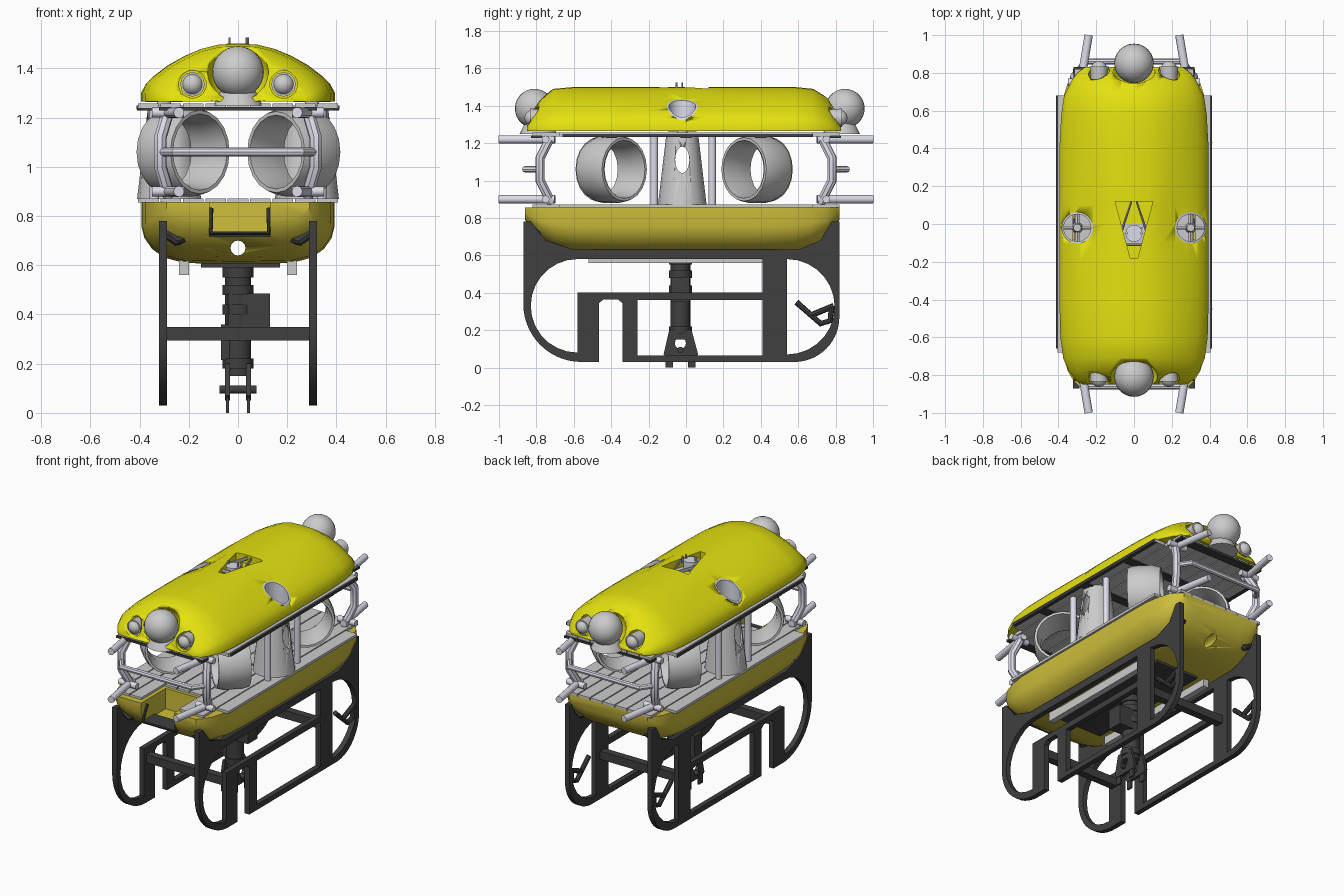
import bpy, bmesh, math
from mathutils import Vector

if "Cube" in bpy.data.objects:
    bpy.data.objects.remove(bpy.data.objects["Cube"])


def material(name, rgb):
    m = bpy.data.materials.new(name)
    m.diffuse_color = (*rgb, 1)
    m.use_nodes = True
    m.node_tree.nodes["Principled BSDF"].inputs["Base Color"].default_value = m.diffuse_color
    return m


YELLOW = material("yellow", (0.78, 0.76, 0.005))
OCHRE = material("ochre_yellow", (0.62, 0.52, 0.045))
DARK = material("dark_grey", (0.05, 0.05, 0.05))
PALE = material("pale_grey", (0.72, 0.72, 0.82))


def finish(o, name, mat=None, smooth=True):
    o.name = name
    if mat:
        o.data.materials.clear()
        o.data.materials.append(mat)
    bpy.ops.object.select_all(action='DESELECT')
    o.select_set(True)
    bpy.context.view_layer.objects.active = o
    if smooth:
        bpy.ops.object.shade_smooth_by_angle(angle=math.radians(35))
    return o


def from_bmesh(bm, name, mat=None, smooth=True):
    bmesh.ops.recalc_face_normals(bm, faces=bm.faces)
    me = bpy.data.meshes.new(name)
    bm.to_mesh(me)
    bm.free()
    o = bpy.data.objects.new(name, me)
    bpy.context.collection.objects.link(o)
    return finish(o, name, mat, smooth)


def box(name, lo, hi, mat=None):
    bm = bmesh.new()
    bmesh.ops.create_cube(bm, size=1)
    for v in bm.verts:
        v.co = Vector([(a + b) / 2 + c * (b - a) for a, b, c in zip(lo, hi, v.co)])
    return from_bmesh(bm, name, mat, False)


def rod(name, a, b, r1, r2=None, mat=None, n=20):
    a, b = Vector(a), Vector(b)
    bpy.ops.mesh.primitive_cone_add(vertices=n, radius1=r1, radius2=r1 if r2 is None else r2,
                                    depth=(b - a).length, location=(a + b) / 2,
                                    rotation=(b - a).to_track_quat('Z', 'Y').to_euler())
    return finish(bpy.context.object, name, mat)


def ball(name, c, r, mat=None):
    bpy.ops.mesh.primitive_uv_sphere_add(segments=24, ring_count=14, radius=r, location=c)
    return finish(bpy.context.object, name, mat)


def curve(name, splines, mat, cyclic=False, bevel=0, extrude=0):
    cu = bpy.data.curves.new(name, 'CURVE')
    cu.dimensions = '2D' if extrude else '3D'
    if extrude:
        cu.fill_mode = 'BOTH'
    cu.extrude, cu.bevel_depth, cu.bevel_resolution, cu.use_fill_caps = extrude, bevel, 2, True
    for pts in splines:
        s = cu.splines.new('POLY')
        s.points.add(len(pts) - 1)
        for p, q in zip(s.points, pts):
            p.co = (*q, 0, 1) if len(q) == 2 else (*q, 1)
        s.use_cyclic_u = cyclic
    o = bpy.data.objects.new(name, cu)
    bpy.context.collection.objects.link(o)
    bpy.ops.object.select_all(action='DESELECT')
    o.select_set(True)
    bpy.context.view_layer.objects.active = o
    bpy.ops.object.convert(target='MESH')
    return finish(bpy.context.object, name, mat)


def boolean(o, tool, op='DIFFERENCE', keep=False):
    m = o.modifiers.new("cut", 'BOOLEAN')
    m.object, m.operation, m.solver = tool, op, 'EXACT'
    bpy.context.view_layer.objects.active = o
    bpy.ops.object.modifier_apply(modifier=m.name)
    if not keep:
        bpy.data.objects.remove(tool)


def loft(name, stations, section, base, mat, dip=0):
    # stations: (y, half width, extreme z); section: (u, v) from side to centre
    bm, rings = bmesh.new(), []
    for y, w, z in stations:
        pts = section + [(-u, v) for u, v in reversed(section) if u > 0]
        rings.append([bm.verts.new((u * w, y, base + v * (z - base)
                      - dip * math.exp(-(y / .2) ** 2 - ((abs(u) - .6) / .15) ** 2))) for u, v in pts])
    n = len(rings[0])
    for a, b in zip(rings, rings[1:]):
        for i in range(n):
            bm.faces.new((a[i], a[(i + 1) % n], b[(i + 1) % n], b[i]))
    bm.faces.new(rings[0])
    bm.faces.new(rings[-1])
    return from_bmesh(bm, name, mat)


def ring(name, profile, loc, axis, n=20):
    # lathe of a closed (radius, height) profile
    bm, q = bmesh.new(), Vector(axis).to_track_quat('Z', 'Y')
    rows = []
    for i in range(n):
        t = math.tau * i / n
        rows.append([bm.verts.new(Vector(loc) + q @ Vector((r * math.cos(t), r * math.sin(t), h)))
                     for r, h in profile])
    k = len(profile)
    for i in range(n):
        a, b = rows[i], rows[(i + 1) % n]
        for j in range(k):
            bm.faces.new((a[j], b[j], b[(j + 1) % k], a[(j + 1) % k]))
    return from_bmesh(bm, name)


def arc(cx, cy, r, a0, a1, n=14):
    return [(cx + r * math.cos(math.radians(a0 + (a1 - a0) * i / n)),
             cy + r * math.sin(math.radians(a0 + (a1 - a0) * i / n))) for i in range(n + 1)]


# Upper float
top = loft("upper_float",
           [(-.85, .27, 1.31), (-.83, .31, 1.37), (-.78, .345, 1.44), (-.71, .375, 1.49), (-.6, .39, 1.5),
            (-.4, .395, 1.5), (-.2, .395, 1.5), (-.1, .395, 1.5), (0, .395, 1.5), (.1, .395, 1.5),
            (.2, .395, 1.5), (.4, .395, 1.5), (.58, .385, 1.5), (.68, .37, 1.49), (.76, .33, 1.44),
            (.8, .3, 1.38), (.83, .26, 1.31)],
           [(1, 0), (1, .14), (.95, .3), (.86, .45), (.72, .63), (.55, .79), (.38, .91), (.2, .985), (0, 1)],
           1.265, YELLOW, .02)
# Vertical thruster tunnels trimmed to the float
for s in (-1, 1):
    liner = ring("vertical_thruster_liner", [(.083, 1.25), (.083, 1.5), (.072, 1.5), (.072, 1.25)],
                 (s * .3, -.02, 0), (0, 0, 1), 24)
    boolean(liner, top, 'INTERSECT', True)
    finish(liner, "vertical_thruster_liner", PALE)
for s in (-1, 1):
    boolean(top, rod("cutter", (s * .3, -.02, 1.2), (s * .3, -.02, 1.6), .083, n=24))
    rod("vertical_thruster_hub", (s * .3, -.02, 1.25), (s * .3, -.02, 1.31), .03, .02)
    for k in range(2):
        d = Vector((math.cos(k * 1.57), math.sin(k * 1.57), 0)) * .075
        c = Vector((s * .3, -.02, 1.275))
        rod("vertical_thruster_strut", c - d, c + d, .012, n=6)
    # Tapered duct housings between the decks
    duct = ring("vertical_duct_housing", [(.13, .87), (.085, 1.25), (.073, 1.25), (.118, .87)],
                (s * .28, -.02, 0), (0, 0, 1), 16)
    eye = ball("cutter", (s * .28, -.02, 1.11), 1)
    eye.scale = (.3, .04, .075)
    boolean(duct, eye)

# Triangular lifting recess on top
tri = rod("cutter", (0, 0, 1.44), (0, 0, 1.6), .1, n=3)
tri.data.clear_geometry()
bm = bmesh.new()
f = bm.faces.new([bm.verts.new((x, y, -.08)) for x, y in ((-.1, -.12), (.1, -.12), (.02, .18), (-.02, .18))])
e = bmesh.ops.extrude_face_region(bm, geom=[f])['geom']
bmesh.ops.translate(bm, vec=(0, 0, .2), verts=[v for v in e if isinstance(v, bmesh.types.BMVert)])
bmesh.ops.recalc_face_normals(bm, faces=bm.faces)
bm.to_mesh(tri.data)
bm.free()
boolean(top, tri)
curve("lifting_frame", [[(-.09, -.11, 1.48), (.09, -.11, 1.48), (0, .16, 1.48)]], None, True, .013)
box("recess_floor", (-.09, -.11, 1.425), (.09, .0, 1.44))
rod("lifting_pin", (0, -.05, 1.43), (0, -.05, 1.5), .045, mat=PALE)
for x, y in ((-.035, -.05), (.035, -.05), (.04, -.02)):
    rod("antenna_tip", (x, y, 1.48), (x, y, 1.525), .005, n=6)

# Camera domes and lamps at both ends
for y, s in ((-.81, -1), (.85, 1)):
    boolean(top, ball("cutter", (0, y, 1.385), .125))
    ball("camera_dome", (0, y, 1.385), .105)
    rod("dome_stand", (0, y - s * .02, 1.25), (0, y - s * .02, 1.33), .1, .06)
    for x in (-.185, .185):
        a = s * .74
        boolean(top, rod("cutter", (x, a - s * .04, 1.335), (x, s * .95, 1.335), .056))
        rod("lamp", (x, a - s * .04, 1.335), (x, s * .835, 1.335), .04, .05, n=12)
        ball("lamp_lens", (x, s * .82, 1.335), .043)

# Slatted decks
for i in range(9):
    x = (i - 4) * .091
    h = .68 if abs(x) > .33 else .82
    box("upper_deck_slat", (x - .042, -h, 1.236), (x + .042, h, 1.258), None)
    box("lower_deck_slat", (x - .042, -.58 if abs(x) < .1 else -h, .855), (x + .042, h, .872), None)
for y in (-.8, -.4, 0, .4, .8):
    w = .32 if abs(y) > .7 else .41
    box("deck_crossbeam", (-w, y - .03, 1.228), (w, y + .03, 1.242), DARK)
for s in (-1, 1):
    box("upper_deck_edge", (s * .40 - .012, -.66, 1.232), (s * .40 + .012, .68, 1.25), DARK)

# Vectored thruster ducts
for sx in (-1, 1):
    for sy in (-1, 1):
        c = (sx * .225, sy * .39 - .01, 1.06)
        ring("thruster_duct", [(.165, -.1), (.18, -.05), (.18, .06), (.17, .1), (.155, .1), (.14, 0), (.15, -.1)],
             c, (1, -sx * sy, 0))
        box("thruster_bracket", (c[0] - .04, c[1] - .05, 1.225), (c[0] + .04, c[1] + .05, 1.24), DARK)
        # White posts and bumper frame
        rod("deck_post", (sx * .34, sy * .155 - .015, .86), (sx * .34, sy * .155 - .015, 1.24), .02, mat=PALE)
        for z in (.9, 1.22):
            rod("bumper_bar", (sx * .24, sy, z), (sx * .29, sy * .7, z), .022, mat=PALE, n=12)
            rod("bumper_foot", (sx * .22, sy * .75, z), (sx * .35, sy * .75, z), .02, mat=PALE, n=12)
        curve("bumper_post", [[(sx * .28, sy * .72, 1.24), (sx * .315, sy * .78, 1.12),
                               (sx * .315, sy * .78, 1.0), (sx * .28, sy * .72, .88)]], PALE, False, .026)
for s in (-1, 1):
    curve("bumper_crossbar", [[(-.32, s * .77, 1.06), (-.26, s * .86, 1.06),
                               (.26, s * .86, 1.06), (.32, s * .77, 1.06)]], PALE, False, .018)

# Lower hull with front notch and through tunnel
hull = loft("lower_hull",
            [(-.86, .29, .79), (-.83, .32, .73), (-.78, .35, .68), (-.7, .375, .635), (-.6, .39, .615),
             (-.4, .392, .605), (.4, .392, .605), (.58, .39, .615), (.67, .375, .635), (.75, .35, .68),
             (.79, .32, .73), (.82, .29, .79)],
            [(1, 0), (1, .4), (.97, .58), (.89, .76), (.76, .9), (.55, .985), (0, 1)], .857, OCHRE)
boolean(hull, box("cutter", (-.115, -1, .72), (.13, -.6, .9)))
boolean(hull, rod("cutter", (0, -1, .67), (0, 1, .67), .03))
box("camera_tray", (-.115, -.84, .715), (.13, -.72, .732), DARK)
curve("tray_rail", [[(-.11, -.8, .83), (-.11, -.85, .73), (.125, -.85, .73), (.125, -.8, .83)]], DARK, False, .01)

# Underside rails
box("belly_plate", (-.15, -.5, .59), (.17, .42, .606), DARK)
for s in (-1, 1):
    box("belly_rail", (s * .22 - .02, -.52, .56), (s * .22 + .02, .42, .625))

# Skid side plates
outer = ([(-.87, .78)] + arc(-.56, .34, .31, 180, 270) + [(-.465, .03), (-.465, .345), (-.44, .365),
         (-.365, .365), (-.34, .345), (-.34, .03)] + arc(.58, .27, .24, -90, 0)
         + [(.82, .78), (.78, .78), (.72, .68), (.6, .63), (-.6, .63), (-.75, .68), (-.83, .78)])
holes = [[(-.58, .4), (.41, .4), (.41, .58)] + arc(-.58, .33, .25, 90, 270),
         [(-.26, .065), (.41, .065), (.41, .36), (-.26, .36)],
         arc(.54, .325, .255, 90, -90)]
for s in (-1, 1):
    x = s * .305
    skid = curve("skid_side_plate", [outer] + holes, DARK, True, 0, .017)
    skid.rotation_euler = (math.pi / 2, 0, math.pi / 2)
    skid.location = (x, 0, 0)
    finish(skid, "skid_side_plate", DARK, False)
    curve("skid_hook", [[(x, .59, .35), (x, .72, .235), (x, .77, .25), (x, .78, .33)],
                        [(x, .67, .28), (x, .79, .33)]], DARK, False, .016)
    for y in (-.79, .75):
        curve("skid_mount", [[(x, y, .74), (s * .25, y, .70), (s * .2, y * .97, .72)]], DARK, False, .022)
for y in (-.53, .47):
    box("skid_crossbar", (-.3, y - .025, .295), (.3, y + .025, .35), DARK)

# Central manipulator
rod("arm_column", (0, -.03, .15), (0, -.03, .6), .053, mat=DARK)
for z in (.2, .42, .5, .57):
    rod("arm_collar", (0, -.03, z - .02), (0, -.03, z + .02), .062, mat=DARK)
box("arm_motor", (-.04, -.08, .35), (.13, .02, .485), DARK)
box("arm_valve", (-.07, -.07, .215), (-.035, .01, .36), DARK)
for s in (-1, 1):
    x = s * .042
    jaw = curve("gripper_jaw", [[(-.12, .07), (-.09, .2), (.03, .2), (.065, .07), (.05, .05), (-.1, .05)],
                                arc(-.03, .13, .03, 0, 330, 11)], DARK, True, 0, .01)
    jaw.rotation_euler = (math.pi / 2, 0, math.pi / 2)
    jaw.location = (x, 0, 0)
    for y in (-.09, .03):
        box("gripper_finger", (x - .006, y - .02, 0), (x + .006, y + .02, .09), DARK)
rod("gripper_axle", (-.075, -.03, .095), (.075, -.03, .095), .016, mat=DARK)
